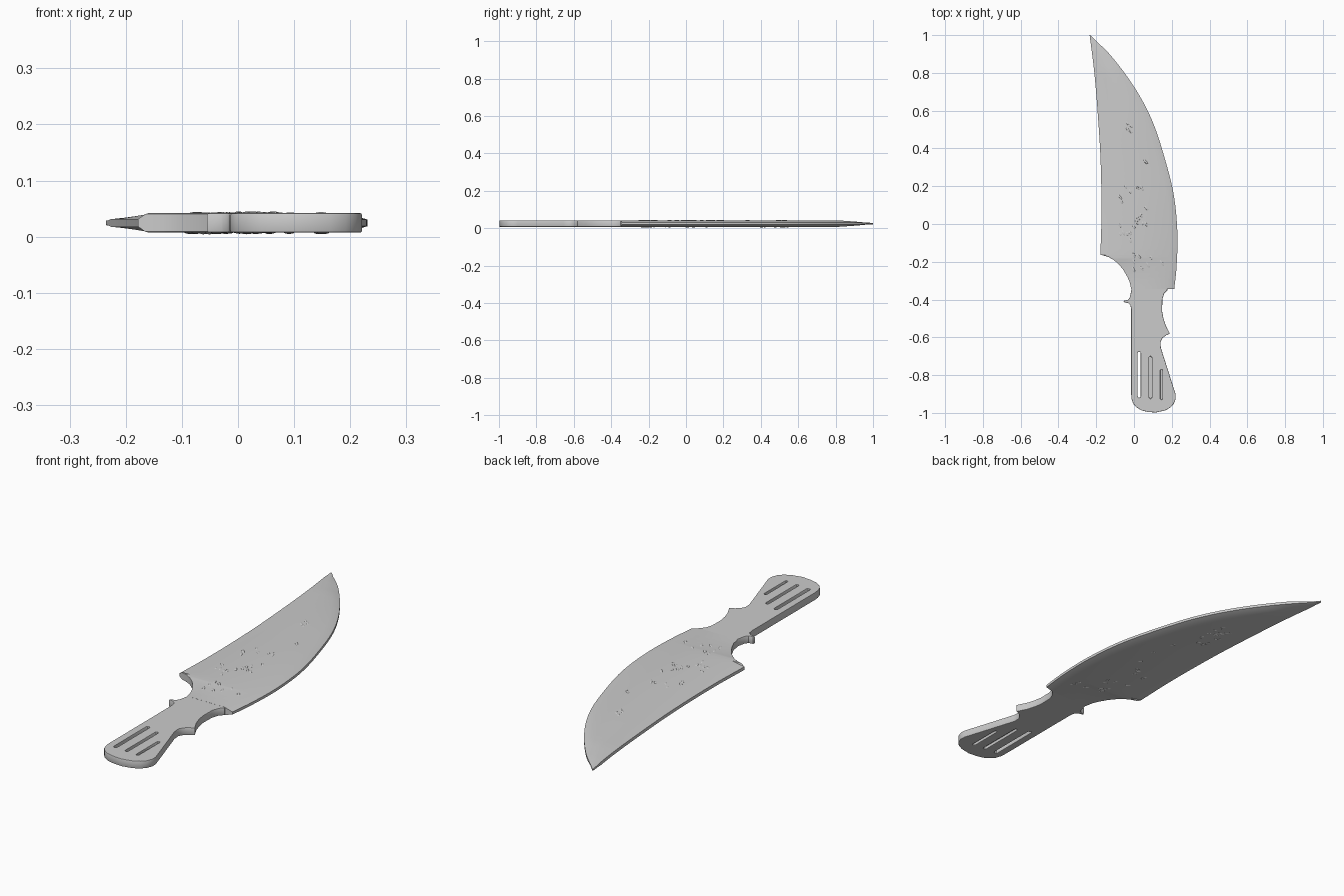
import bpy, bmesh, math, random
from mathutils import Matrix, Vector

cube = bpy.data.objects.get("Cube")
if cube:
    bpy.data.objects.remove(cube, do_unlink=True)

MID, HALF = 0.0245, 0.0175          # mid height and half thickness
steel = bpy.data.materials.new("grey steel")
steel.use_nodes = True
GREY = (0.6, 0.6, 0.6, 1)
steel.diffuse_color = GREY
steel.node_tree.nodes["Principled BSDF"].inputs["Base Color"].default_value = GREY


def finish(ob, angle=25):
    ob.data.materials.clear()
    ob.data.materials.append(steel)
    bpy.ops.object.select_all(action='DESELECT')
    ob.select_set(True)
    bpy.context.view_layer.objects.active = ob
    bpy.ops.object.shade_smooth_by_angle(angle=math.radians(angle))


def from_bmesh(name, bm):
    bmesh.ops.recalc_face_normals(bm, faces=bm.faces)
    me = bpy.data.meshes.new(name)
    bm.to_mesh(me)
    bm.free()
    ob = bpy.data.objects.new(name, me)
    bpy.context.collection.objects.link(ob)
    finish(ob)
    return ob


def smooth(points, y):
    """x at height y on a Catmull-Rom style curve through (y, x) points"""
    n = len(points)
    i = max(k for k in range(n - 1) if points[k][0] <= y + 1e-9)
    slope = lambda a, b: (points[b][1] - points[a][1]) / (points[b][0] - points[a][0])
    (y0, x0), (y1, x1) = points[i], points[i + 1]
    h = y1 - y0
    m0 = slope(max(i - 1, 0), i + 1)
    m1 = slope(i, min(i + 2, n - 1))
    t = (y - y0) / h
    return ((2*t**3 - 3*t*t + 1) * x0 + (t**3 - 2*t*t + t) * h * m0
            + (3*t*t - 2*t**3) * x1 + (t**3 - t*t) * h * m1)


# Blade edges as (y, x)
belly = [(-.345, .213), (-.23, .225), (-.055, .23), (.145, .212), (.34, .165),
         (.55, .095), (.727, 0), (.90, -.13), (1.0, -.235)]
spine = [(-.163, -.178), (.05, -.172), (.34, -.177), (.6, -.193), (.82, -.212), (1.0, -.235)]
heel = [(-.345, -.015), (-.31, -.022), (-.28, -.035), (-.245, -.055),
        (-.215, -.079), (-.19, -.108), (-.175, -.135), (-.166, -.165)]


def section(y, left, bevel, left_half):
    """closed cross-section: flat middle, bevelled down to both edges"""
    right = smooth(belly, y)
    w = max(right - left, .004)
    right = left + w
    t = HALF * max(.25, min(1, w / .17 + .1))
    lh, rh = min(left_half, t * .9), min(.006, t * .6)
    a, b = left + min(bevel, w * .4), right - min(.038, w * .35)
    ring = [(left, lh), (a, t), (b, t), (right, rh)]
    return ([Vector((x, y, MID + z)) for x, z in ring]
            + [Vector((x, y, MID - z)) for x, z in reversed(ring)])


rows = [section(y, x, .006, HALF * .9) for y, x in heel]
N = 36
for k in range(N + 1):
    y = -.163 + 1.163 * k / N
    rows.append(section(y, smooth(spine, y), .06, .007))
bm = bmesh.new()
rings = [[bm.verts.new(p) for p in row] for row in rows]
for r0, r1 in zip(rings, rings[1:]):
    for i in range(8):
        j = (i + 1) % 8
        bm.faces.new((r0[i], r0[j], r1[j], r1[i]))
bm.faces.new(rings[0])
bm.faces.new(rings[-1])
from_bmesh("blade", bm)

# Handle outline with finger notch, thumb spur and flared butt
outline = [(.172, -.325), (.177, -.35), (.16, -.368), (.15, -.40), (.149, -.463), (.156, -.50),
           (.167, -.535), (.19, -.58), (.168, -.59), (.15, -.605), (.14, -.625), (.142, -.655),
           (.22, -.90), (.221, -.925), (.21, -.953), (.192, -.972), (.165, -.987),
           (.115, -.998), (.075, -.995), (.04, -.987), (.012, -.97), (-.005, -.95),
           (-.013, -.925), (-.015, -.9), (-.015, -.45), (-.019, -.43), (-.03, -.419),
           (-.055, -.413), (-.052, -.406), (-.032, -.402), (-.022, -.388), (-.016, -.36),
           (-.01, -.325)]
slots = [(.027, -.675, -.92, .008), (.087, -.70, -.925, .007), (.145, -.77, -.93, .006)]


def slot_outline(x, top, bottom, r):
    pts = []
    for k in range(5):
        a = math.pi * k / 4
        pts.append((x + r * math.cos(a), top - r + r * math.sin(a)))
    return pts + [(2 * x - px, top + bottom - py) for px, py in pts]


curve = bpy.data.curves.new("handle", 'CURVE')
curve.dimensions = '2D'
curve.fill_mode = 'BOTH'
for pts in [outline] + [slot_outline(*s) for s in slots]:
    sp = curve.splines.new('POLY')
    sp.points.add(len(pts) - 1)
    for p, (x, y) in zip(sp.points, pts):
        p.co = (x, y, 0, 1)
    sp.use_cyclic_u = True
curve.bevel_depth = .003
curve.bevel_resolution = 1
curve.offset = -.003
curve.extrude = HALF - .0033
handle = bpy.data.objects.new("handle", curve)
bpy.context.collection.objects.link(handle)
handle.location.z = MID
bpy.ops.object.select_all(action='DESELECT')
handle.select_set(True)
bpy.context.view_layer.objects.active = handle
bpy.ops.object.convert(target='MESH')
finish(handle, 35)

# Thin webs closing the two narrower slots
bm = bmesh.new()
for x, top, bottom, r in slots[1:]:
    bmesh.ops.create_cube(bm, size=1, matrix=Matrix.Translation((x, (top + bottom) / 2, MID))
                          @ Matrix.Diagonal((r * 2.4, top - bottom, .008, 1)))
from_bmesh("slot_webs", bm)

# Shallow hammer marks scattered on both faces
random.seed(4)
bm = bmesh.new()
for side in (1, -1):
    for k in range(32):
        y = random.uniform(-.25, .58)
        x = random.uniform(-.09, .08 if y < .4 else 0) + (.08 if y < -.12 else 0)
        turn = Matrix.Rotation(random.uniform(.3, .8), 4, 'Z')
        bmesh.ops.create_icosphere(
            bm, subdivisions=2, radius=1,
            matrix=Matrix.Translation((x, y, MID + side * (HALF - .001))) @ turn
            @ Matrix.Diagonal((.006, random.uniform(.01, .018), random.uniform(.002, .004), 1)))
from_bmesh("hammer_marks", bm)
